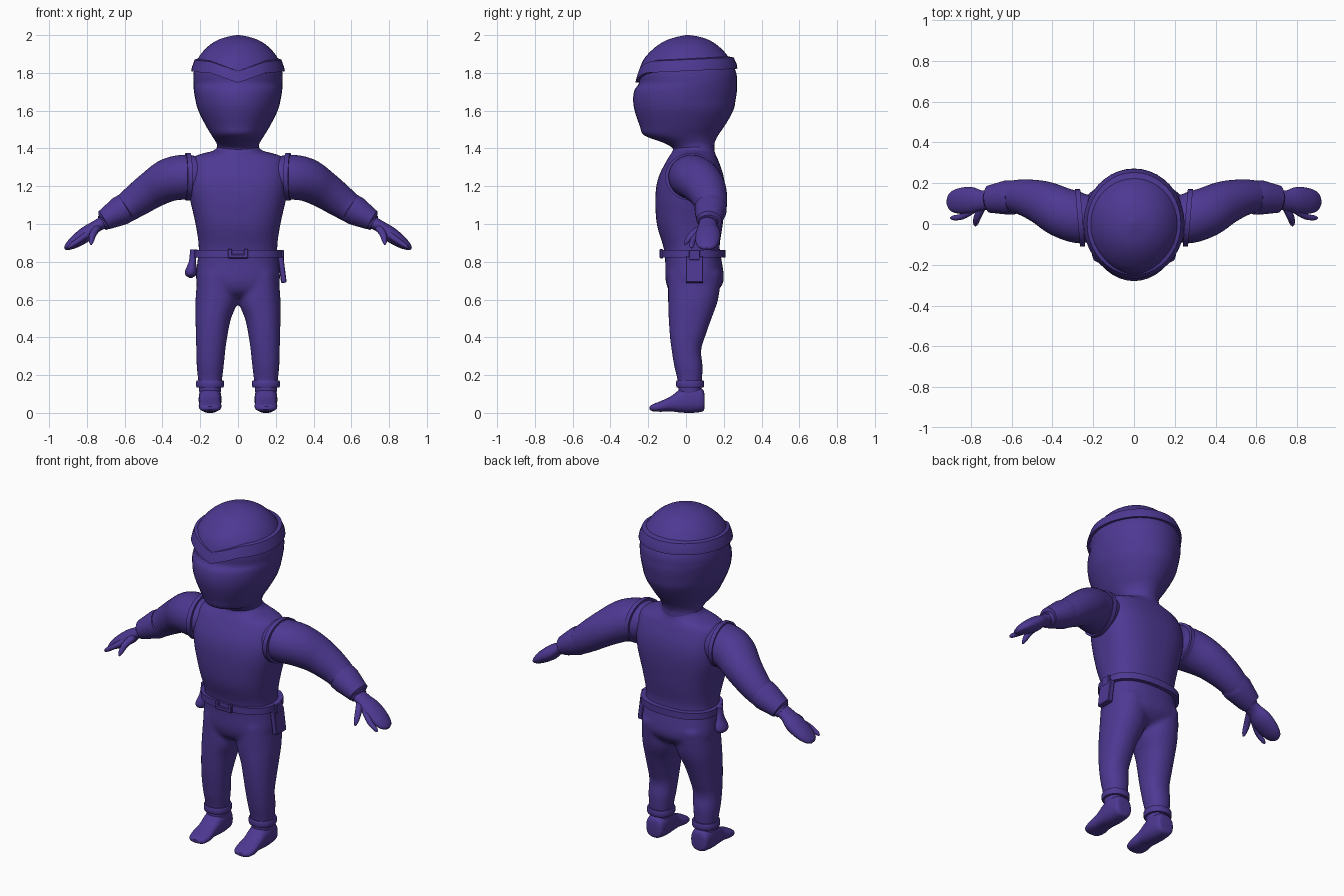
import bpy
import bmesh
from math import cos, sin, pi, copysign
from mathutils import Vector

if "Cube" in bpy.data.objects:
    bpy.data.objects.remove(bpy.data.objects["Cube"], do_unlink=True)

purple = bpy.data.materials.new("deep purple")
purple.use_nodes = True
purple.diffuse_color = (0.075, 0.04, 0.29, 1)
purple.node_tree.nodes["Principled BSDF"].inputs["Base Color"].default_value = (0.075, 0.04, 0.29, 1)

SEG = 40


def spline(rows, k=4):
    """Smoothly fill in rows between the given ones."""
    out = []
    for i in range(len(rows) - 1):
        a, b, c, d = (rows[max(0, min(len(rows) - 1, i + j))] for j in (-1, 0, 1, 2))
        for s in range(k):
            t = s / k
            out.append([q + t / 2 * (r - p + t * (2*p - 5*q + 4*r - e + t * (3*(q - r) + e - p)))
                        for p, q, r, e in zip(a, b, c, d)])
    return out + [list(rows[-1])]


def oval(centre, u, v, n=2):
    pts = []
    for i in range(SEG):
        c, s = cos(2 * pi * i / SEG), sin(2 * pi * i / SEG)
        pts.append(Vector(centre) + Vector(u) * copysign(abs(c) ** (2 / n), c)
                   + Vector(v) * copysign(abs(s) ** (2 / n), s))
    return pts


def level(z, w, front, back, n=2, x=0):
    """Horizontal oval between a front and a back y."""
    return oval((x, (front + back) / 2, z), (w, 0, 0), (0, (back - front) / 2, 0), n)


def tube_rings(rows, n=2):
    """Ovals across a path; each row is x, y, z, depth radius, height radius."""
    rings = []
    for i, r in enumerate(rows):
        t = (Vector(rows[min(i + 1, len(rows) - 1)][:3]) - Vector(rows[max(i - 1, 0)][:3])).normalized()
        u = Vector((0, 1, 0))
        u = (u - t * u.dot(t)).normalized()
        rings.append(oval(r[:3], u * r[3], t.cross(u) * r[4], n))
    return rings


def loft(bm, rings, cyclic=False):
    vs = [[bm.verts.new(p) for p in ring] for ring in rings]
    for i in range(len(vs) if cyclic else len(vs) - 1):
        a, b = vs[i], vs[(i + 1) % len(vs)]
        for j in range(SEG):
            k = (j + 1) % SEG
            bm.faces.new((a[j], a[k], b[k], b[j]))
    if not cyclic:
        bm.faces.new(vs[0])
        bm.faces.new(vs[-1])


def finish(name, bm, smooth=True):
    bmesh.ops.recalc_face_normals(bm, faces=bm.faces)
    mesh = bpy.data.meshes.new(name)
    bm.to_mesh(mesh)
    bm.free()
    ob = bpy.data.objects.new(name, mesh)
    bpy.context.collection.objects.link(ob)
    mesh.materials.append(purple)
    if smooth:
        bpy.ops.object.select_all(action="DESELECT")
        ob.select_set(True)
        bpy.context.view_layer.objects.active = ob
        bpy.ops.object.shade_smooth_by_angle(angle=0.7)
    return ob


def part(name, rings, cyclic=False, side=1):
    bm = bmesh.new()
    loft(bm, rings, cyclic)
    bmesh.ops.scale(bm, vec=(side, 1, 1), verts=bm.verts)
    return finish(name, bm)


def box(name, loc, size, tilt=0):
    bm = bmesh.new()
    bmesh.ops.create_cube(bm, size=1)
    bmesh.ops.scale(bm, vec=size, verts=bm.verts)
    bmesh.ops.bevel(bm, geom=bm.edges[:], offset=0.004, segments=1, affect="EDGES")
    ob = finish(name, bm, False)
    ob.location = loc
    ob.rotation_euler.y = tilt
    return ob


# Torso and legs, fused into one smooth suit
bm = bmesh.new()
torso = [(1.42, .105, -.06, .14, 2), (1.39, .125, -.07, .15, 2), (1.37, .2, -.08, .155, 2.2),
         (1.34, .25, -.1, .17, 2.4), (1.25, .265, -.145, .2, 2.6), (1.15, .258, -.162, .208, 2.6),
         (1.0, .225, -.155, .195, 2.5), (.88, .208, -.12, .178, 2.4), (.8, .215, -.11, .19, 2.4),
         (.7, .222, -.108, .2, 2.4), (.64, .19, -.085, .16, 2.2), (.61, .12, -.04, .1, 2)]
loft(bm, [level(*r) for r in spline(torso)])
leg = [(.74, .1, -.095, .19, .113), (.6, .112, -.095, .17, .113), (.5, .094, -.092, .135, .131),
       (.4, .083, -.085, .1, .14), (.33, .077, -.076, .08, .144), (.25, .072, -.063, .088, .147),
       (.17, .063, -.045, .085, .148), (.08, .055, -.04, .08, .148)]
for s in (1, -1):
    loft(bm, [level(z, w, f, b, 2.2, s * x) for z, w, f, b, x in spline(leg)])
suit = finish("suit_body", bm)
mod = suit.modifiers.new("fuse", "REMESH")
mod.mode, mod.voxel_size, mod.use_smooth_shade = "VOXEL", 0.012, True
mod = suit.modifiers.new("soften", "SMOOTH")
mod.factor, mod.iterations = 0.5, 6

# Head and neck
head = [(1.36, .115, -.065, .15), (1.4, .11, -.07, .15), (1.43, .115, -.12, .152), (1.47, .14, -.222, .17),
        (1.52, .17, -.245, .205), (1.6, .21, -.272, .25), (1.66, .226, -.28, .263), (1.71, .234, -.272, .27),
        (1.745, .236, -.25, .27), (1.8, .235, -.25, .266), (1.87, .215, -.225, .235),
        (1.93, .17, -.17, .185), (1.97, .115, -.11, .13), (1.99, .06, -.05, .075), (2.0, .01, .0, .02)]
part("head", [level(*r) for r in spline(head)])


# Headband, dipping to a point over the brow
def brow(z, w, front, back):
    pts = level(z, w, front, back)
    for p in pts:
        p.z += .012 * p.y / .27
        if p.y < 0:
            p.z -= .05 * max(0, 1 - abs(p.x) / .15)
    return pts


part("headband", [brow(1.81, .225, -.24, .25), brow(1.81, .248, -.268, .272),
                  brow(1.83, .244, -.263, .27), brow(1.87, .23, -.25, .253),
                  brow(1.878, .2, -.21, .22)], True)

# Belt, buckle, holster and pouch
part("belt", [level(z, w, -.13 + d, .208 - d, 2.4) for z, w, d in
              ((.823, .2, .03), (.823, .232, 0), (.862, .232, 0), (.862, .2, .03))], True)
for s in (1, -1):
    box("buckle_side", (s * .042, -.13, .843), (.022, .018, .05))
box("buckle_bar", (0, -.13, .829), (.09, .016, .022))
box("holster_loop", (.228, .045, .835), (.03, .06, .055))
box("holster", (.234, .045, .758), (.03, .092, .14), -.13)
pouch = [(.865, .02, 0, .04, -.235), (.83, .018, 0, .04, -.238), (.795, .02, -.01, .05, -.242),
         (.755, .031, -.025, .065, -.248), (.73, .028, -.02, .06, -.25), (.715, .008, .01, .03, -.25)]
part("pouch", [level(z, w, f, b, 2, x) for z, w, f, b, x in spline(pouch)])

# Limbs, mirrored for each side
arm = [(.2, .03, 1.255, .11, .1), (.27, .03, 1.25, .124, .117), (.36, .06, 1.235, .122, .115),
       (.45, .105, 1.185, .108, .1), (.55, .132, 1.115, .087, .085), (.62, .13, 1.065, .075, .07),
       (.72, .115, 1.005, .05, .042)]
cuff = [(.588, .13, 1.09, .075, .07), (.592, .13, 1.087, .084, .078), (.625, .13, 1.068, .084, .078),
        (.71, .122, 1.02, .067, .055), (.714, .122, 1.017, .05, .04)]
hand = [(.7, .118, 1.015, .045, .036), (.75, .115, .988, .05, .032), (.8, .117, .95, .065, .04),
        (.86, .112, .908, .062, .034), (.9, .107, .88, .045, .02), (.915, .105, .868, .015, .008)]
thumb = [(.745, .085, .98, .02, .02), (.768, .035, .945, .018, .018),
         (.776, .005, .91, .013, .013), (.778, -.008, .89, .004, .004)]
finger = [(.79, .07, .95, .018, .018), (.84, .038, .915, .015, .015),
          (.885, .03, .885, .012, .012), (.9, .03, .873, .004, .004)]
foot = [(.098, .03, .03, .09), (.088, .052, .008, .125), (.03, .06, 0, .145), (-.03, .058, .002, .125),
        (-.08, .056, .008, .088), (-.13, .06, .006, .064), (-.175, .05, .008, .046), (-.192, .02, .018, .034)]
for s, tag in ((1, "left"), (-1, "right")):
    for name, rows in (("arm", arm), ("hand", hand), ("thumb", thumb), ("finger", finger)):
        part(tag + "_" + name, tube_rings(spline(rows)), side=s)
    part(tag + "_wrist_cuff", tube_rings(cuff), side=s)
    # Armhole trim follows the slant of the chest
    part(tag + "_armhole_trim", [oval((x, .03, 1.25), (.012 * r / .14, r, 0), (0, 0, r - .015))
                                 for x, r in ((.252, .112), (.252, .141), (.277, .141), (.277, .112))], True, s)
    part(tag + "_foot", [oval((.148, y, (lo + hi) / 2), (w, 0, 0), (0, 0, (hi - lo) / 2), 2.5)
                         for y, w, lo, hi in spline(foot)], side=s)
    part(tag + "_ankle_cuff", [level(z, .074 - d, -.052 + d, .096 - d, 2.2, .148) for z, d in
                               ((.135, .02), (.135, .003), (.142, 0), (.165, 0), (.172, .003), (.172, .02))], True, s)
